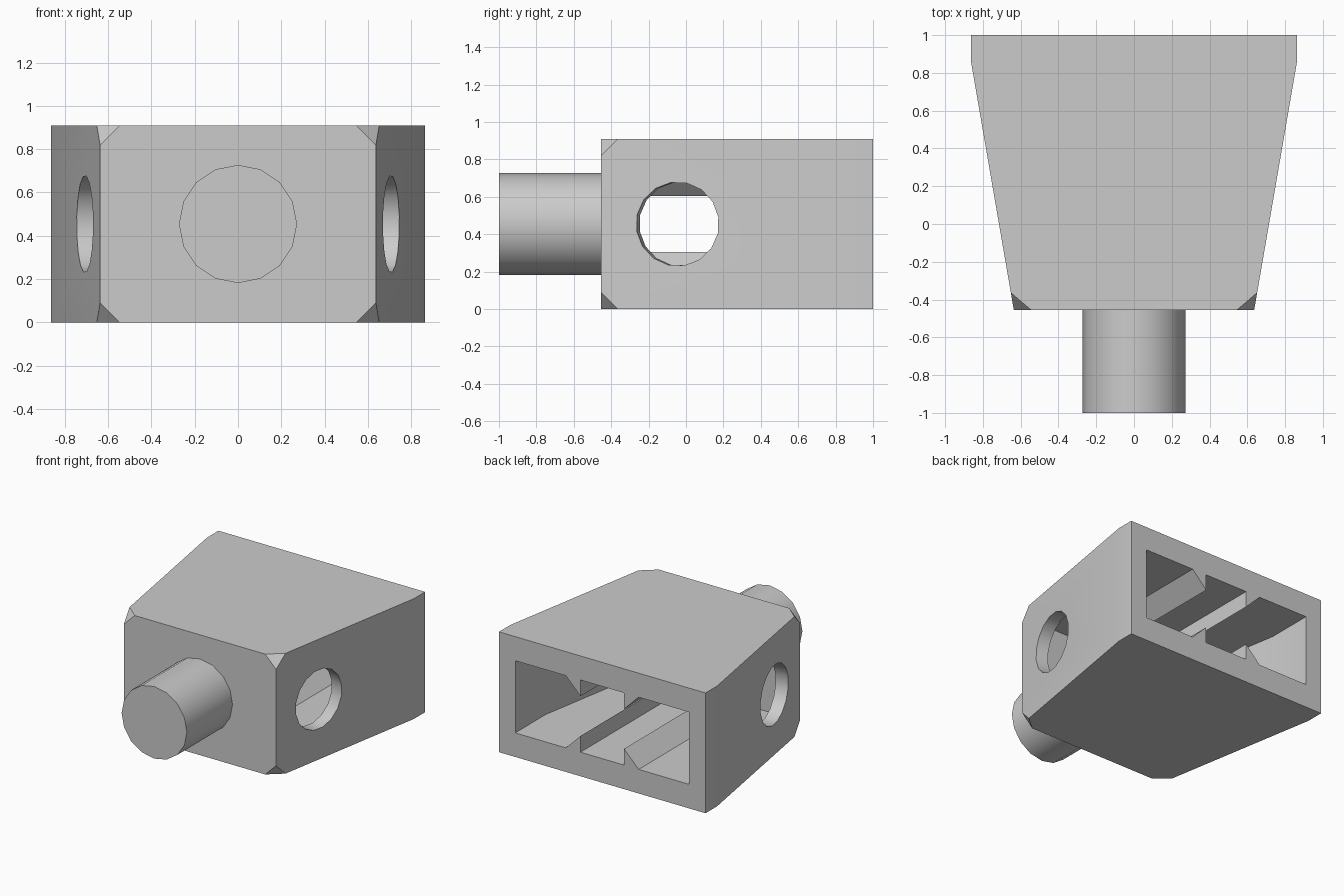
import bpy, bmesh, math
from mathutils import Matrix, Vector

cube = bpy.data.objects.get("Cube")
if cube:
    bpy.data.objects.remove(cube, do_unlink=True)

U = 1 / 11            # design unit
SLOPE = 0.172         # sideways taper of the side walls
MID = 5 * U           # mid height

grey = bpy.data.materials.new("light_grey")
grey.use_nodes = True
grey.diffuse_color = (0.6, 0.6, 0.6, 1)
grey.node_tree.nodes["Principled BSDF"].inputs["Base Color"].default_value = (0.6, 0.6, 0.6, 1)


def make(name, bm):
    bmesh.ops.recalc_face_normals(bm, faces=bm.faces[:])
    mesh = bpy.data.meshes.new(name)
    bm.to_mesh(mesh)
    bm.free()
    obj = bpy.data.objects.new(name, mesh)
    bpy.context.collection.objects.link(obj)
    mesh.materials.append(grey)
    return obj


def prism(half, extrude, place):
    """Extrude an outline given by its +x half and mirrored across x = 0."""
    outline = half + [(-x, t) for x, t in reversed(half)]
    bm = bmesh.new()
    face = bm.faces.new([bm.verts.new(place(x, t)) for x, t in outline])
    ext = bmesh.ops.extrude_face_region(bm, geom=[face])["geom"]
    bmesh.ops.translate(bm, vec=extrude,
                        verts=[v for v in ext if isinstance(v, bmesh.types.BMVert)])
    return bm


def rod(radius, depth, centre, axis):
    bm = bmesh.new()
    turn = Vector((0, 0, 1)).rotation_difference(Vector(axis)).to_matrix().to_4x4()
    bmesh.ops.create_cone(bm, cap_ends=True, segments=16, radius1=radius, radius2=radius,
                          depth=depth, matrix=Matrix.Translation(centre) @ turn)
    return bm


def boolean(target, tool, operation):
    mod = target.modifiers.new("cut", "BOOLEAN")
    mod.operation, mod.object, mod.solver = operation, tool, "EXACT"
    bpy.context.view_layer.objects.active = target
    bpy.ops.object.modifier_apply(modifier=mod.name)
    bpy.data.objects.remove(tool, do_unlink=True)


# Tapered body, straight for a short length at the back
front = -5 * U
bm = prism([(7 * U, front), (9.5 * U, 1 - 1.5 * U), (9.5 * U, 1)],
           (0, 0, 10 * U), lambda x, y: (x, y, 0))

# Clipped front corners
for sx in (-1, 1):
    for z, sz in ((0, -1), (10 * U, 1)):
        corner = Vector((sx * 7 * U, front, z))
        a = corner + Vector((-sx * U, 0, 0))
        b = corner + Vector((sx * SLOPE * U, U, 0))
        c = corner + Vector((0, 0, -sz * U))
        normal = (b - a).cross(c - a).normalized()
        if normal.dot(corner - a) < 0:
            normal.negate()
        cut = bmesh.ops.bisect_plane(bm, geom=bm.verts[:] + bm.edges[:] + bm.faces[:],
                                     plane_co=a, plane_no=normal, clear_outer=True)
        edges = [e for e in cut["geom_cut"] if isinstance(e, bmesh.types.BMEdge)]
        bmesh.ops.contextual_create(bm, geom=edges)
body = make("body", bm)

# Cavity: plan outline crossed with the ribbed opening profile
kink, end = 1 - 4 * U, -3 * U
cavity = make("cavity_cutter", prism(
    [(8 * U - (kink - end) * SLOPE, end), (8 * U, kink), (8 * U, 1.2)],
    (0, 0, 10 * U), lambda x, y: (x, y, 0)))
low, rib = 2 * U, 1.35 * U
floor = [(2 * U, low), (2 * U, low + rib), (2 * U + rib, low), (8 * U, low)]
profile = floor + [(x, 2 * MID - z) for x, z in reversed(floor)]
opening = make("opening_cutter", prism(profile, (0, 2, 0), lambda x, z: (x, -0.8, z)))
boolean(cavity, opening, "INTERSECT")
boolean(body, cavity, "DIFFERENCE")

# Round holes square to each sloping side wall
hole_y = -0.5 * U
hole_x = 9.5 * U - (1 - 1.5 * U - hole_y) * SLOPE
for sx in (-1, 1):
    boolean(body, make("hole_cutter", rod(2.47 * U, 0.5, (sx * hole_x, hole_y, MID),
                                          (sx, -SLOPE, 0))), "DIFFERENCE")

# Round stud on the front
stud = make("front_stud", rod(3 * U, 6 * U, (0, front - 3 * U, MID), (0, -1, 0)))

for obj in (body, stud):
    bpy.ops.object.select_all(action="DESELECT")
    obj.select_set(True)
    bpy.context.view_layer.objects.active = obj
    bpy.ops.object.shade_smooth_by_angle(angle=math.radians(30))
